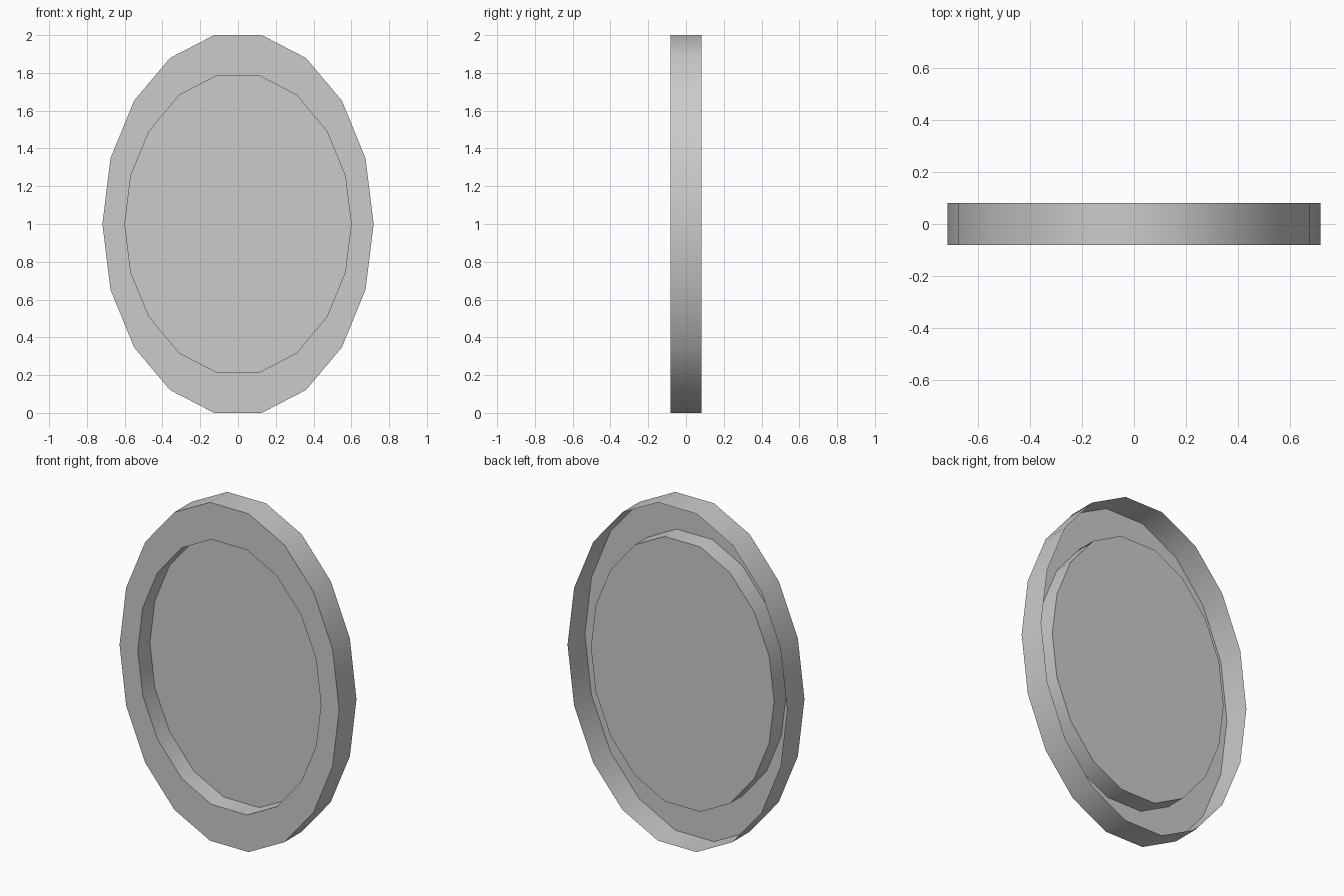
import bpy, bmesh

if "Cube" in bpy.data.objects:
    bpy.data.objects.remove(bpy.data.objects["Cube"])

# quarter outlines (x, z from centre), from the side vertex up to the top edge
OUTER = [(0.718, 0), (0.675, 0.348), (0.55, 0.653), (0.36, 0.879), (0.126, 1.0)]
INNER = [(0.599, 0), (0.567, 0.257), (0.471, 0.49), (0.311, 0.682), (0.117, 0.783)]
FRONT, BACK, PANEL = -0.081, 0.081, 0.033


def outline(quarter):
    """Mirror a quarter outline into an 18-sided loop, counterclockwise from the front."""
    half = quarter + [(-x, z) for x, z in reversed(quarter)]
    return half + [(x, -z) for x, z in reversed(half[1:-1])]


bm = bmesh.new()


def ring(quarter, y):
    return [bm.verts.new((x, y, z + 1.0)) for x, z in outline(quarter)]


# outer wall, front rim, recess wall; the back is an open shell
rings = [ring(OUTER, BACK), ring(OUTER, FRONT), ring(INNER, FRONT), ring(INNER, PANEL)]
for a, b in zip(rings, rings[1:]):
    n = len(a)
    for i in range(n):
        j = (i + 1) % n
        bm.faces.new((a[i], a[j], b[j], b[i]))

# recessed flat panel
bm.faces.new(rings[-1])

mesh = bpy.data.meshes.new("oval_frame")
bm.to_mesh(mesh)
bm.free()
obj = bpy.data.objects.new("oval_frame", mesh)
bpy.context.collection.objects.link(obj)

# smooth walls, sharp rims
bpy.context.view_layer.objects.active = obj
obj.select_set(True)
bpy.ops.object.shade_smooth_by_angle(angle=0.7)
